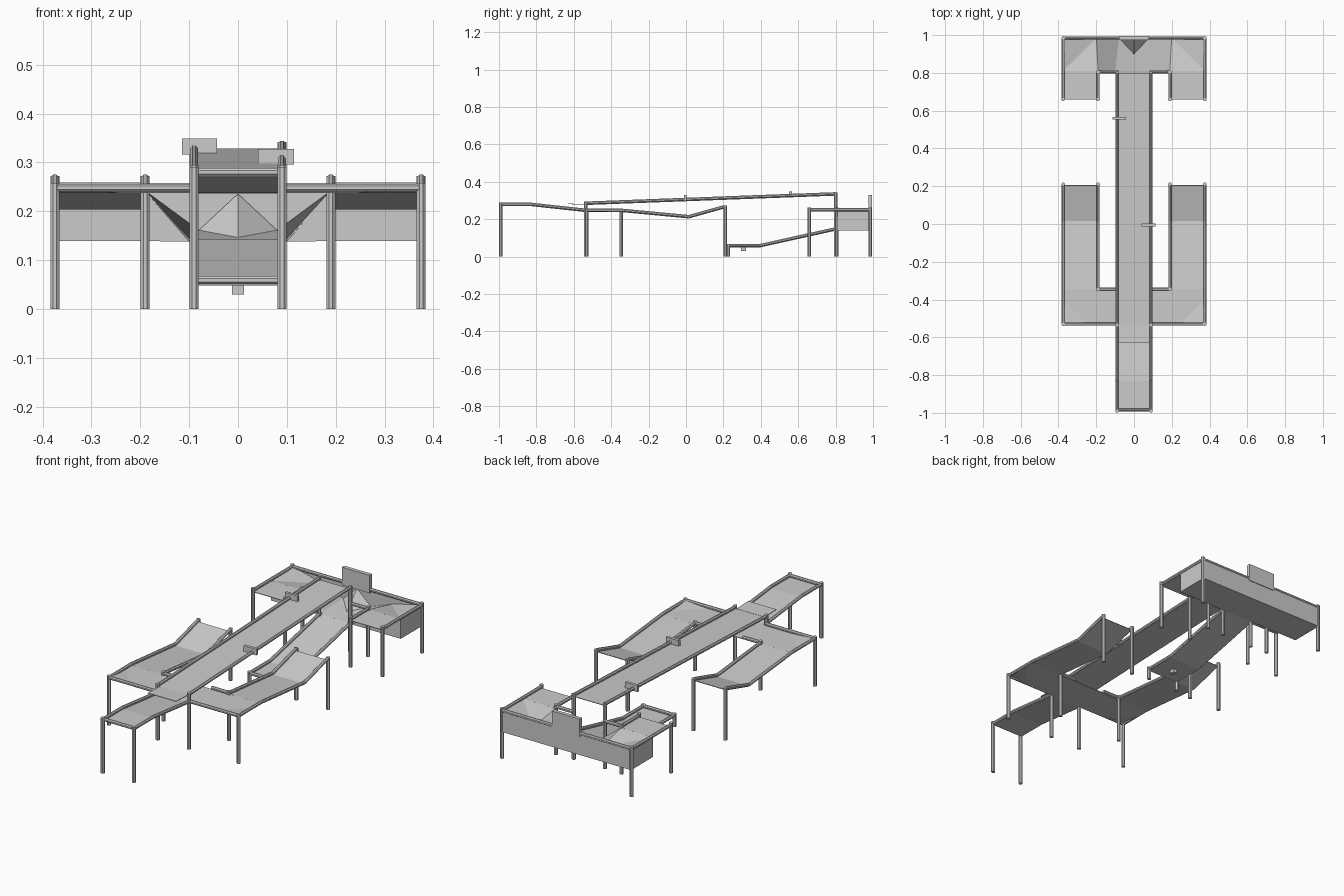
import bpy, bmesh, math
from mathutils import Vector, Matrix

if "Cube" in bpy.data.objects:
    bpy.data.objects.remove(bpy.data.objects["Cube"])


def finish(bm, name, mirror=True):
    me = bpy.data.meshes.new(name)
    bm.to_mesh(me)
    bm.free()
    ob = bpy.data.objects.new(name, me)
    bpy.context.collection.objects.link(ob)
    if mirror:
        ob.modifiers.new("mirror", 'MIRROR').use_clip = True
    return ob


def add_bar(bm, a, b, r):
    a, b = Vector(a), Vector(b)
    d = b - a
    rot = d.to_track_quat('Z', 'Y').to_matrix().to_4x4()
    m = Matrix.Translation((a + b) / 2) @ rot @ Matrix.Rotation(math.pi / 8, 4, 'Z')
    bmesh.ops.create_cone(bm, cap_ends=True, segments=8, radius1=r, radius2=r,
                          depth=d.length, matrix=m)


def rails(name, *paths):
    bm = bmesh.new()
    for p in paths:
        for a, b in zip(p, p[1:]):
            add_bar(bm, a, b, 0.009)
    return finish(bm, name)


def legs(name, spots):
    bm = bmesh.new()
    for x, y, top in spots:
        add_bar(bm, (x, y, 0), (x, y, top), 0.01)
    return finish(bm, name)


def sheet(name, verts, faces, thick=0.003):
    bm = bmesh.new()
    vs = [bm.verts.new(v) for v in verts]
    for f in faces:
        bm.faces.new([vs[i] for i in f])
    bmesh.ops.recalc_face_normals(bm, faces=bm.faces)
    ob = finish(bm, name)
    s = ob.modifiers.new("thickness", 'SOLIDIFY')
    s.thickness, s.offset = thick, 0
    return ob


def strip(name, x0, x1, profile):
    # deck following a (y, z) profile between two x positions
    vs = [(x, y, z) for y, z in profile for x in (x0, x1)]
    return sheet(name, vs, [(2*i, 2*i+1, 2*i+3, 2*i+2) for i in range(len(profile) - 1)])


def box(name, x0, x1, y0, y1, z0, z1):
    bm = bmesh.new()
    bmesh.ops.create_cube(bm, size=1, matrix=Matrix.Translation(
        ((x0+x1)/2, (y0+y1)/2, (z0+z1)/2)) @ Matrix.Diagonal((x1-x0, y1-y0, z1-z0, 1)))
    return finish(bm, name, False)


def along(x, profile):
    return [(x, y, z + 0.009) for y, z in profile]


A, B, C = 0.09, 0.19, 0.375     # rail positions: centre lane, arm inside, arm outside
front = [(-0.985, 0.271), (-0.83, 0.271), (-0.535, 0.239), (-0.345, 0.239)]
upper = [(-0.535, 0.277), (0.80, 0.327)]
lower = [(0.225, 0.05), (0.395, 0.05), (0.81, 0.142)]
arm = [(-0.345, 0.239), (0.015, 0.205), (0.205, 0.258)]

# start ramp
strip("start_deck", 0, A, front)
rails("start_rails", along(A, front[:3]), [(0, -0.985, 0.28), (A, -0.985, 0.28)])
legs("start_legs", [(A, -0.99, 0.29)])

# long upper ramp with entry flap
strip("upper_deck", 0, A, upper)
rails("upper_rails", along(A, upper))
strip("entry_flap", 0, 0.082, [(-0.63, 0.282), (-0.535, 0.278)])
legs("upper_legs", [(A, -0.535, 0.295), (A, 0.80, 0.342)])
box("left_paddle", -0.115, -0.043, 0.552, 0.567, 0.316, 0.349)
box("right_paddle", 0.041, 0.115, -0.012, 0.003, 0.296, 0.328)

# U-shaped side arms with banked outer corners
sheet("arm_corner_deck",
      [(A, -0.53, 0.239), (0.24, -0.53, 0.239), (C, -0.40, 0.239), (C, -0.345, 0.239),
       (A, -0.345, 0.239), (C, -0.53, 0.252)],
      [(0, 1, 2, 3, 4), (1, 5, 2)])
strip("arm_deck", B, C, arm)
rails("arm_rails",
      [(A, -0.53, 0.248), (C, -0.53, 0.248), (C, -0.345, 0.248)],
      along(C, arm), [(A, -0.345, 0.248)] + along(B, arm))
legs("arm_legs", [(C, -0.53, 0.258), (B, -0.345, 0.258), (C, 0.21, 0.272), (B, 0.21, 0.272)])

# lower return ramp
strip("return_deck", 0, A, lower)
rails("return_rails", along(A, lower), [(0, 0.225, 0.059), (A, 0.225, 0.059)])
legs("return_legs", [(A, 0.225, 0.068)])
box("return_peg", -0.012, 0.012, 0.295, 0.32, 0.03, 0.05)

# catch tray at the back: short arms, funnel floor and closed box
strip("tray_arm_deck", B, C, [(0.66, 0.241), (0.81, 0.241)])
sheet("tray_funnel",
      [(C, 0.81, 0.241), (B, 0.81, 0.241), (0.1, 0.81, 0.142), (0, 0.81, 0.142),
       (0, 0.90, 0.145), (0.08, 0.985, 0.16), (0.2, 0.985, 0.205), (C, 0.985, 0.25),
       (0, 0.985, 0.235)],
      [(0, 6, 7), (0, 1, 6), (1, 2, 5, 6), (2, 3, 4, 5), (4, 8, 5)])
sheet("tray_box",
      [(0, 0.99, 0.14), (C, 0.99, 0.14), (C, 0.99, 0.25), (0, 0.99, 0.25),
       (C, 0.81, 0.14), (C, 0.81, 0.241), (B, 0.81, 0.241), (0.1, 0.81, 0.14), (0, 0.81, 0.14)],
      [(0, 1, 2, 3), (1, 4, 5, 2), (4, 7, 6, 5), (0, 8, 7, 4, 1)])
rails("tray_rails", [(C, 0.66, 0.25), (C, 0.985, 0.25), (0, 0.985, 0.25)],
      [(B, 0.66, 0.25), (B, 0.805, 0.25), (A, 0.805, 0.25)])
legs("tray_legs", [(C, 0.66, 0.262), (B, 0.66, 0.262), (B, 0.805, 0.262), (C, 0.985, 0.262)])
box("backboard", -0.08, 0.08, 0.975, 0.995, 0.235, 0.329)
